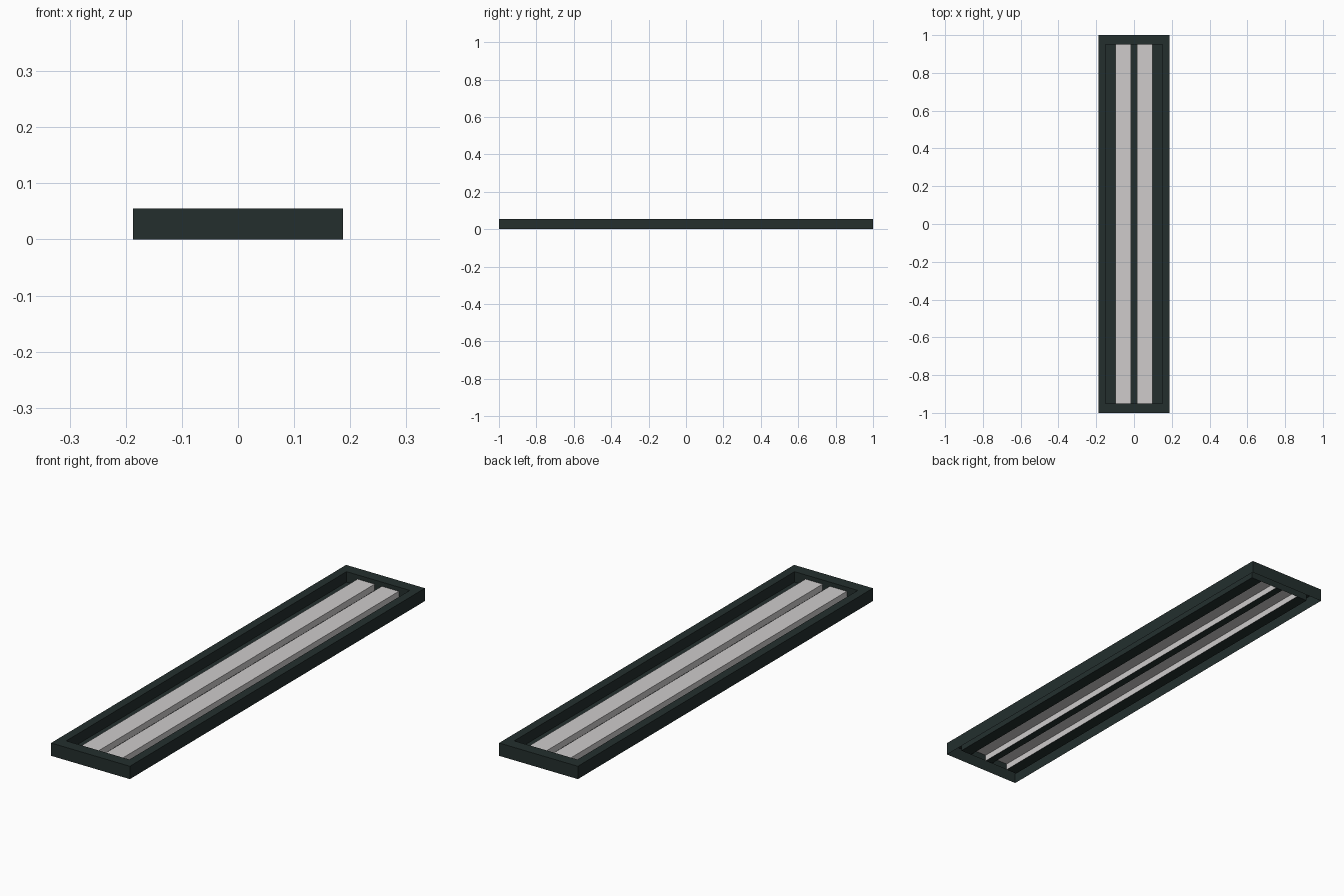
import bpy, bmesh

if "Cube" in bpy.data.objects:
    bpy.data.objects.remove(bpy.data.objects["Cube"])

def material(name, rgb):
    m = bpy.data.materials.new(name)
    m.diffuse_color = (*rgb, 1)
    m.use_nodes = True
    m.node_tree.nodes["Principled BSDF"].inputs["Base Color"].default_value = m.diffuse_color
    return m

DARK = material("dark green grey", (0.017, 0.028, 0.027))
PALE = material("pale grey", (0.62, 0.60, 0.60))

W, L, H = 0.187, 1.0, 0.055        # outer half width, half length, height
IW, IL = 0.15, 0.95                # recess half width, half length
FLOOR, TOP = 0.010, 0.037          # recess floor and raised strip heights
A, B = 0.017, 0.098                # inner and outer x of a raised strip


def finish(name, bm, mat):
    bmesh.ops.remove_doubles(bm, verts=bm.verts, dist=1e-5)
    me = bpy.data.meshes.new(name)
    bm.to_mesh(me)
    bm.free()
    me.materials.append(mat)
    ob = bpy.data.objects.new(name, me)
    bpy.context.collection.objects.link(ob)
    return ob


def quad(bm, pts):
    bm.faces.new([bm.verts.new(p) for p in pts])


def ring(w, l, z):
    return [(-w, -l, z), (w, -l, z), (w, l, z), (-w, l, z)]


# Sheet frame, open below: outer wall, flat rim, recess wall
bm = bmesh.new()
rings = [ring(W, L, 0), ring(W, L, H), ring(IW, IL, H), ring(IW, IL, FLOOR)]
for lo, hi in zip(rings, rings[1:]):
    for i in range(4):
        j = (i + 1) % 4
        quad(bm, [lo[i], lo[j], hi[j], hi[i]])
finish("frame", bm, DARK)

# Recess floor: three lengthwise bands between the hollow strips
bm = bmesh.new()
for x0, x1 in ((-IW, -B), (-A, A), (B, IW)):
    quad(bm, [(x0, -IL, FLOOR), (x1, -IL, FLOOR), (x1, IL, FLOOR), (x0, IL, FLOOR)])
finish("recess_floor", bm, DARK)

# Raised strips: folded channels, hollow underneath
for side, x0, x1 in (("left", -B, -A), ("right", A, B)):
    bm = bmesh.new()
    prof = [(x0, FLOOR), (x0, TOP), (x1, TOP), (x1, FLOOR)]
    for (xa, za), (xb, zb) in zip(prof, prof[1:]):
        quad(bm, [(xa, -IL, za), (xb, -IL, zb), (xb, IL, zb), (xa, IL, za)])
    finish(side + "_strip", bm, PALE)
